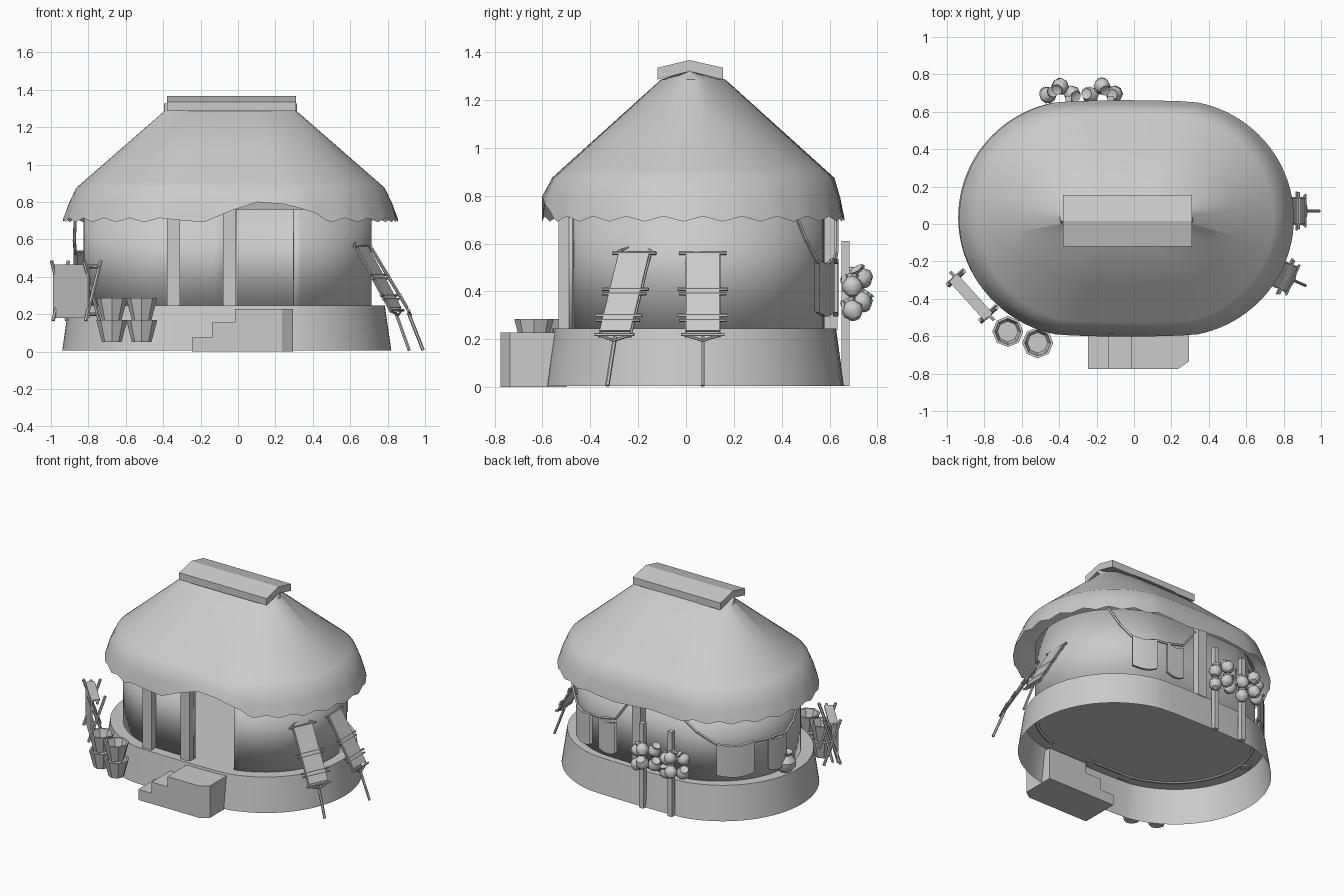
import bpy, bmesh, math, random
from mathutils import Vector, Matrix

random.seed(4)
if "Cube" in bpy.data.objects:
    bpy.data.objects.remove(bpy.data.objects["Cube"], do_unlink=True)

clay = bpy.data.materials.new("light_grey")
clay.use_nodes = True
GREY = (0.6, 0.6, 0.6, 1)
clay.diffuse_color = GREY
clay.node_tree.nodes["Principled BSDF"].inputs["Base Color"].default_value = GREY


def finish(name, bm, angle=35):
    bmesh.ops.recalc_face_normals(bm, faces=bm.faces)
    mesh = bpy.data.meshes.new(name)
    bm.to_mesh(mesh)
    bm.free()
    obj = bpy.data.objects.new(name, mesh)
    bpy.context.collection.objects.link(obj)
    mesh.materials.append(clay)
    if angle:
        bpy.ops.object.select_all(action='DESELECT')
        obj.select_set(True)
        bpy.context.view_layer.objects.active = obj
        bpy.ops.object.shade_smooth_by_angle(angle=math.radians(angle))
    return obj


def oval(deg, cx, cy, hx, ry, off=0.0):
    """Point on a rounded plan with straight front and back runs."""
    c, s = math.cos(math.radians(deg)), math.sin(math.radians(deg))
    run = hx * 0.285
    return Vector((cx + run * max(-1, min(1, 6 * c)) + (hx - run + off) * c,
                   cy + (ry + off) * s, 0))


def loft(bm, rings, closed=True):
    rows = [[bm.verts.new(p) for p in ring] for ring in rings]
    n = len(rows[0])
    for a, b in zip(rows, rows[1:]):
        for i in range(n if closed else n - 1):
            j = (i + 1) % n
            bm.faces.new((a[i], a[j], b[j], b[i]))
    return rows


def bar(bm, a, b, r=0.007, sides=6):
    a, b = Vector(a), Vector(b)
    d = b - a
    m = Matrix.Translation((a + b) / 2) @ d.to_track_quat('Z', 'Y').to_matrix().to_4x4()
    bmesh.ops.create_cone(bm, cap_ends=True, segments=sides, radius1=r, radius2=r,
                          depth=d.length, matrix=m)


def box(bm, lo, hi):
    lo, hi = Vector(lo), Vector(hi)
    bmesh.ops.create_cube(bm, size=1, matrix=Matrix.Translation((lo + hi) / 2)
                          @ Matrix.Diagonal((*(hi - lo), 1)))


def prism(bm, pts, direction):
    face = bm.faces.new([bm.verts.new(p) for p in pts])
    new = bmesh.ops.extrude_face_region(bm, geom=[face])["geom"]
    bmesh.ops.translate(bm, vec=direction,
                        verts=[v for v in new if isinstance(v, bmesh.types.BMVert)])


def lathe(bm, profile, sides, matrix):
    rings = [[matrix @ Vector((r * math.cos(math.tau * i / sides),
                               r * math.sin(math.tau * i / sides), z))
              for i in range(sides)] for r, z in profile]
    rows = loft(bm, rings)
    bm.faces.new(rows[0])
    bm.faces.new(rows[-1])


N = 96
ANGLES = [360 * i / N for i in range(N)]

# Plinth, open underneath
bm = bmesh.new()
rows = loft(bm, [[oval(t, -0.06, 0.035, hx, ry) + Vector((0, 0, z)) for t in ANGLES]
                 for hx, ry, z in ((0.88, 0.625, 0.005), (0.845, 0.592, 0.245))])
bm.faces.new(rows[-1])
finish("plinth", bm)

# Round wall with a doorway gap at the front
WALL = (-0.055, 0.045, 0.77, 0.535)
bm = bmesh.new()
sweep = [284.2 + 347.2 * i / N for i in range(N + 1)]
loft(bm, [[oval(t, *WALL) + Vector((0, 0, z)) for t in sweep] for z in (0.24, 0.76)], False)
wall = finish("wall", bm)
mod = wall.modifiers.new("thickness", 'SOLIDIFY')
mod.thickness, mod.offset = 0.02, -1

# Pillars beside the door and at the back
bm = bmesh.new()
for x, y in ((-0.345, -0.5), (-0.045, -0.5), (-0.05, 0.6)):
    box(bm, (x - 0.035, y - 0.033, 0.24), (x + 0.035, y + 0.033, 0.76))
finish("pillars", bm, 0)

# Thatched roof: scalloped eave, raised over the door
bm = bmesh.new()


def roof_ring(hx, ry, z, scallop=0, lift=0):
    ring = []
    for t in ANGLES:
        p = oval(t, -0.04, 0.03, hx, ry)
        p.z = z + scallop * math.sin(math.radians(t * 24))
        if p.y < 0:
            d = max(0, min(1, (0.32 - abs(p.x - 0.17)) / 0.2))
            p.z += lift * d * d * (3 - 2 * d)
        ring.append(p)
    return ring


rings = [roof_ring(0.895, 0.632, 0.703, 0.011, 0.085), roof_ring(0.865, 0.615, 0.79, 0, 0.04),
         roof_ring(0.825, 0.59, 0.875)]
top = roof_ring(0.355, 0.135, 1.285)
rings += [[a.lerp(b, f) for a, b in zip(rings[2], top)] for f in (0.08, 0.5, 1)]
rings.append([Vector((p.x, 0.015, 1.325)) for p in top])
loft(bm, rings)
bmesh.ops.remove_doubles(bm, verts=bm.verts, dist=0.0005)
finish("thatched_roof", bm)

# Ridge cap
bm = bmesh.new()
section = ((-0.12, 1.285), (-0.12, 1.335), (0.015, 1.367), (0.155, 1.335), (0.155, 1.285), (0.015, 1.32))
prism(bm, [(-0.38, y, z) for y, z in section], (0.69, 0, 0))
finish("ridge_cap", bm, 0)

# Entrance steps with a cut corner on the landing
bm = bmesh.new()
for x0, x1, z in ((-0.245, -0.14, 0.075), (-0.14, -0.015, 0.155)):
    box(bm, (x0, -0.775, 0), (x1, -0.5, z))
prism(bm, [(-0.015, -0.775, 0), (0.235, -0.775, 0), (0.293, -0.735, 0),
           (0.293, -0.5, 0), (-0.015, -0.5, 0)], (0, 0, 0.228))
finish("entrance_steps", bm, 0)

# Stacked buckets
bm = bmesh.new()
for x, y in ((-0.675, -0.575), (-0.515, -0.635)):
    for z in (0.05, 0.168):
        lathe(bm, ((0.052, 0), (0.083, 0.118), (0.07, 0.118), (0.055, 0.06)), 8,
              Matrix.Translation((x, y, z)))
finish("buckets", bm, 0)

# Pots: hanging clusters on two posts and one large pot
POT = ((0.018, -0.045), (0.042, -0.02), (0.044, 0.006), (0.024, 0.032), (0.03, 0.045), (0.02, 0.04))
bm = bmesh.new()
posts = bmesh.new()
for px in (-0.125, -0.35):
    box(posts, (px - 0.017, 0.65, 0.005), (px + 0.017, 0.684, 0.61))
    for dx, y, dz in ((-0.11, 0.69, 0.01), (-0.045, 0.735, 0.02), (0.02, 0.695, -0.015)):
        for z in (0.34, 0.44):
            tilt = Matrix.Rotation(random.uniform(-0.7, 0.7), 4, 'X') \
                @ Matrix.Rotation(random.uniform(-0.6, 0.6), 4, 'Y')
            lathe(bm, POT, 8, Matrix.Translation((px + dx, y, z + dz)) @ tilt)
finish("hanging_pots", bm, 40)
finish("pot_posts", posts, 0)
bm = bmesh.new()
lathe(bm, POT, 12, Matrix.Translation((-0.855, 0.1, 0.31)) @ Matrix.Scale(1.6, 4))
finish("large_pot", bm, 40)

# Cloths on sagging lines around the back wall
cloth, line = bmesh.new(), bmesh.new()
for t0, t1 in ((59, 75), (81, 85), (124, 148), (158, 173)):
    span = [t0 + (t1 - t0) * i / 6 for i in range(7)]
    sag = [0.02 * math.sin(math.pi * i / 6) for i in range(7)]
    loft(cloth, [[oval(t, *WALL, off) + Vector((0, 0, z - s)) for t, s in zip(span, sag)]
                 for off, z in ((0.04, 0.315), (0.06, 0.315), (0.06, 0.535), (0.04, 0.535),
                                (0.04, 0.315))], False)
for path in (((44, 0.74), (51, 0.62), (59, 0.53), (67, 0.51), (75, 0.53), (81, 0.53), (85, 0.56), (88, 0.7)),
             ((100, 0.72), (112, 0.61), (124, 0.53), (136, 0.51), (148, 0.53), (158, 0.53), (173, 0.53),
              (180, 0.59), (187, 0.7))):
    pts = [oval(t, *WALL, 0.05) + Vector((0, 0, z)) for t, z in path]
    for a, b in zip(pts, pts[1:]):
        bar(line, a, b, 0.009, 5)
finish("hanging_cloths", cloth)
finish("cloth_lines", line, 0)


# Leaning hide-drying racks
def leaning_rack(name, x, y, turn):
    bm = bmesh.new()

    def slope(z, w, out=0.0):
        return Vector((0.02 + (0.56 - z) * 0.6 + out, w, z))

    for z, w in ((0.56, 0.1), (0.41, 0.105), (0.39, 0.1), (0.3, 0.105), (0.28, 0.1), (0.22, 0.09)):
        bar(bm, slope(z, -w, 0.008), slope(z, w, 0.008))
    for s in (-1, 1):
        bar(bm, slope(0.56, s * 0.09), (-0.005, 0, 0.605), 0.005)
        bar(bm, slope(0.57, s * 0.07), slope(0.21, s * 0.07), 0.006)
        bar(bm, slope(0.22, s * 0.08), (0.24, 0, 0.195), 0.006)
    prism(bm, [slope(0.56, -0.07), slope(0.56, 0.07), slope(0.23, 0.07), slope(0.23, -0.07)],
          (0.01, 0, 0.006))
    bar(bm, (0.225, 0, 0.21), (0.305, 0, 0.006), 0.009)
    obj = finish(name, bm, 0)
    obj.location = (x, y, 0)
    obj.rotation_euler.z = math.radians(turn)


leaning_rack("side_rack", 0.685, 0.07, 0)
leaning_rack("front_side_rack", 0.637, -0.205, -24)

# Standing rack with crossed legs and a hung hide
bm = bmesh.new()
for x in (-0.13, 0.13):
    for s in (-1, 1):
        bar(bm, (x + s * 0.006, -s * 0.055, 0.165), (x + s * 0.006, s * 0.055, 0.485), 0.01)
bar(bm, (-0.175, 0, 0.455), (0.175, 0, 0.455), 0.01)
bar(bm, (-0.16, 0, 0.2), (0.16, 0, 0.2), 0.009)
box(bm, (-0.14, -0.04, 0.18), (0.14, -0.03, 0.465))
box(bm, (-0.14, -0.04, 0.455), (0.14, 0.02, 0.465))
rack = finish("crossed_leg_rack", bm, 0)
rack.location = (-0.865, -0.385, 0)
rack.rotation_euler.z = math.radians(-48)
